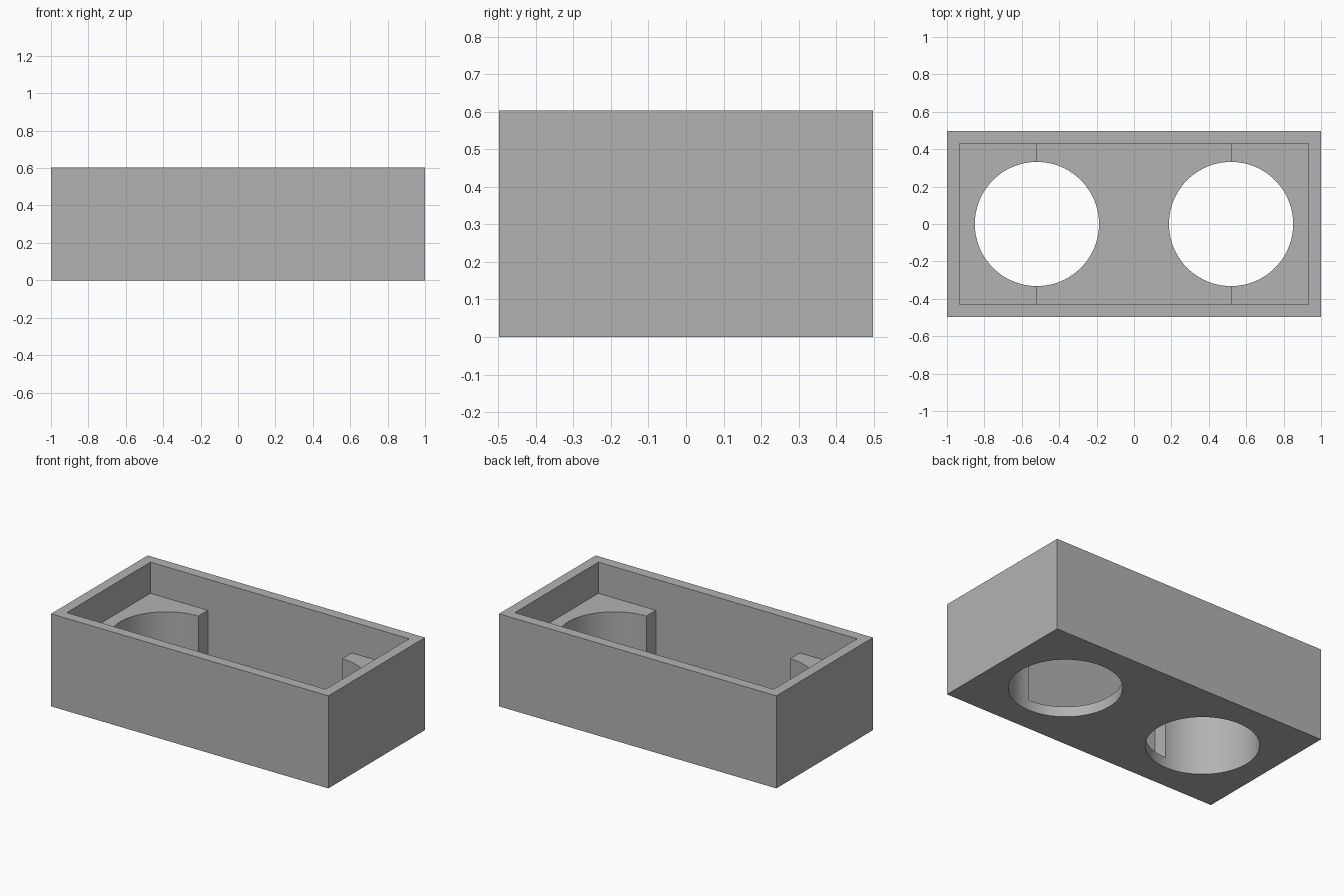
import bpy
import bmesh
import math

cube = bpy.data.objects.get("Cube")
if cube:
    bpy.data.objects.remove(cube, do_unlink=True)

LENGTH, DEPTH, HEIGHT = 2.0, 0.995, 0.603
WALL = 0.067
LEDGE_Z = 0.40
HOLE_X, HOLE_R = 0.519, 0.332

grey = bpy.data.materials.new("plain_grey")
grey.use_nodes = True
colour = (0.45, 0.45, 0.45, 1)
grey.diffuse_color = colour
grey.node_tree.nodes["Principled BSDF"].inputs["Base Color"].default_value = colour


def prism(name, profile, depth):
    """Extrude an (x, z) outline along y, centred on y = 0."""
    bm = bmesh.new()
    face = bm.faces.new([bm.verts.new((x, -depth / 2, z)) for x, z in profile])
    side = bmesh.ops.extrude_face_region(bm, geom=[face])["geom"]
    moved = [v for v in side if isinstance(v, bmesh.types.BMVert)]
    bmesh.ops.translate(bm, verts=moved, vec=(0, depth, 0))
    bmesh.ops.recalc_face_normals(bm, faces=bm.faces)
    mesh = bpy.data.meshes.new(name)
    bm.to_mesh(mesh)
    bm.free()
    mesh.materials.append(grey)
    obj = bpy.data.objects.new(name, mesh)
    bpy.context.collection.objects.link(obj)
    return obj


def cut(target, cutter):
    """Subtract the cutter from the target, then delete the cutter."""
    cutter.hide_render = True
    mod = target.modifiers.new("cut", "BOOLEAN")
    mod.operation = "DIFFERENCE"
    mod.solver = "EXACT"
    mod.object = cutter
    bpy.ops.object.select_all(action="DESELECT")
    target.select_set(True)
    bpy.context.view_layer.objects.active = target
    bpy.ops.object.modifier_apply(modifier=mod.name)
    bpy.data.objects.remove(cutter, do_unlink=True)


# Solid outer box
half = LENGTH / 2
tray = prism("open_tray", [(-half, 0), (half, 0), (half, HEIGHT), (-half, HEIGHT)], DEPTH)

# Cavity: deep in the middle, stepping up to a ledge block at each end
inner, top = half - WALL, HEIGHT + 0.1
right_side = [(HOLE_X, WALL), (HOLE_X, LEDGE_Z), (inner, LEDGE_Z), (inner, top)]
left_side = [(-x, z) for x, z in reversed(right_side)]
cut(tray, prism("cavity_cutter", right_side + left_side, DEPTH - 2 * WALL))

# Round holes through the ledge blocks and the floor
for sign in (-1, 1):
    bpy.ops.mesh.primitive_cylinder_add(
        vertices=96, radius=HOLE_R, depth=1, location=(sign * HOLE_X, 0, 0.2))
    hole = bpy.context.object
    hole.name = "hole_cutter"
    hole.data.materials.append(grey)
    cut(tray, hole)

# Smooth hole walls, sharp box edges
bpy.ops.object.select_all(action="DESELECT")
tray.select_set(True)
bpy.context.view_layer.objects.active = tray
bpy.ops.object.shade_smooth_by_angle(angle=math.radians(30))
